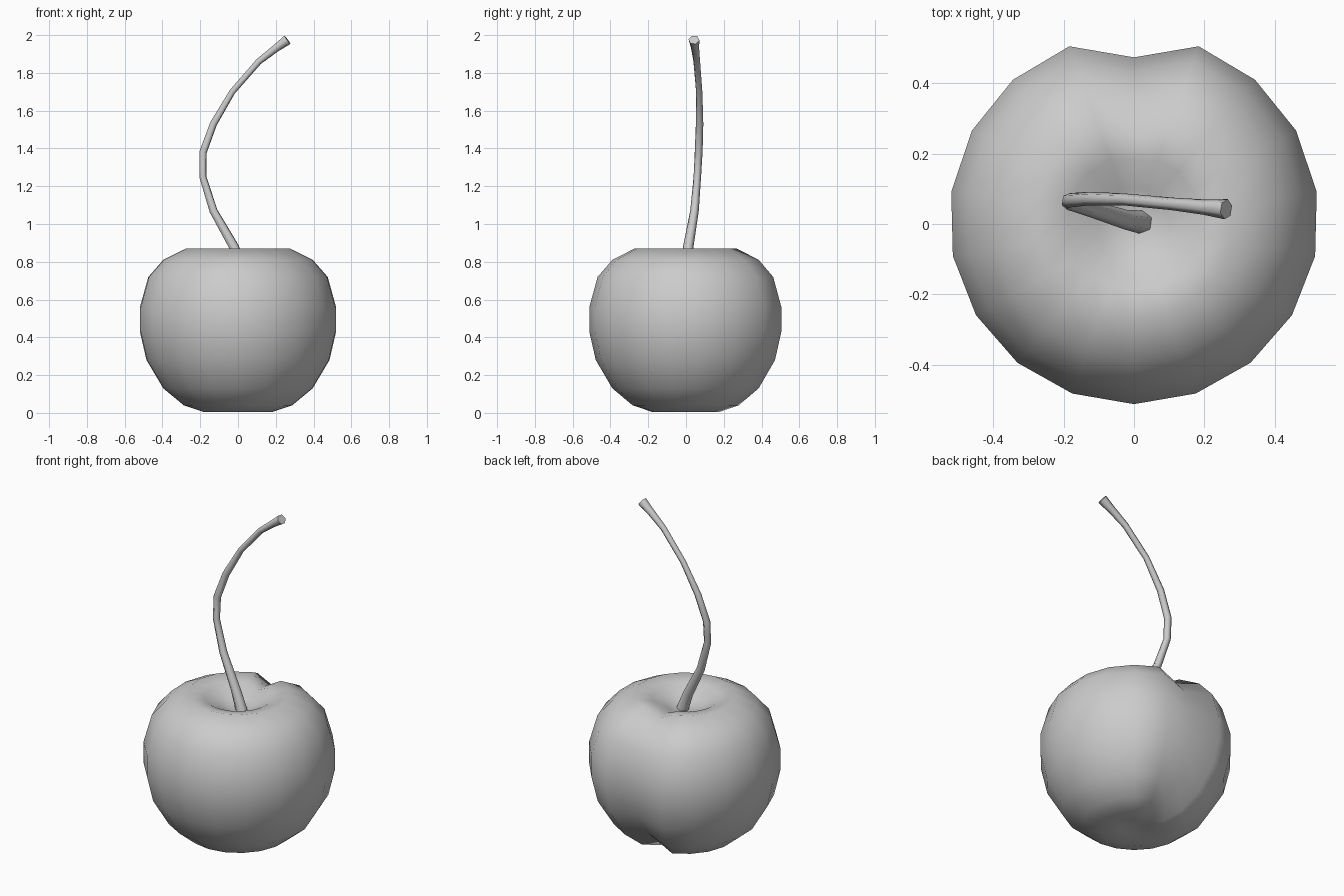
import bpy, bmesh, math
from mathutils import Vector

cube = bpy.data.objects.get("Cube")
if cube:
    bpy.data.objects.remove(cube, do_unlink=True)

grey = bpy.data.materials.new("plain_grey")
grey.use_nodes = True
colour = (0.6, 0.6, 0.6, 1)
grey.diffuse_color = colour
grey.node_tree.nodes["Principled BSDF"].inputs["Base Color"].default_value = colour


def finish(obj, angle):
    """Smooth the part and give it its colour."""
    bpy.ops.object.select_all(action="DESELECT")
    bpy.context.view_layer.objects.active = obj
    obj.select_set(True)
    if obj.type == "CURVE":
        bpy.ops.object.convert(target="MESH")
        obj = bpy.context.object
    bpy.ops.object.shade_smooth_by_angle(angle=math.radians(angle))
    obj.data.materials.clear()
    obj.data.materials.append(grey)


# Fruit: turned profile (radius, height), creased down the back
PROFILE = [(0.10, 0.80), (0.19, 0.85), (0.28, 0.87), (0.40, 0.81),
           (0.48, 0.72), (0.525, 0.56), (0.525, 0.43), (0.49, 0.28),
           (0.40, 0.13), (0.29, 0.04), (0.18, 0.004), (0.08, 0.02)]
SIDES = 18
CENTRE = Vector((0, 0, 0.44))


def fruit_point(radius, height, side):
    angle = math.pi / 2 + math.tau * side / SIDES
    reach = radius * (1 + 0.025 * math.sin(angle))
    point = Vector((reach * math.cos(angle), reach * math.sin(angle), height))
    if side == 0:
        depth = 0.12 * min(1, max(0, radius - 0.08) / 0.2)
        point = CENTRE + (point - CENTRE) * (1 - depth)
    return point


bm = bmesh.new()
rings = [[bm.verts.new(fruit_point(r, z, s)) for s in range(SIDES)]
         for r, z in PROFILE]
top = bm.verts.new((0.01, 0, 0.765))
bottom = bm.verts.new((0, 0, 0.03))
for s in range(SIDES):
    n = (s + 1) % SIDES
    bm.faces.new((top, rings[0][s], rings[0][n]))
    for upper, lower in zip(rings, rings[1:]):
        bm.faces.new((upper[s], lower[s], lower[n], upper[n]))
    bm.faces.new((bottom, rings[-1][n], rings[-1][s]))
bmesh.ops.recalc_face_normals(bm, faces=bm.faces)
mesh = bpy.data.meshes.new("fruit")
bm.to_mesh(mesh)
bm.free()
fruit = bpy.data.objects.new("fruit", mesh)
bpy.context.collection.objects.link(fruit)
finish(fruit, 60)

# Stem: six-sided tube along a bent path (x, y, z, thickness)
PATH = [(0.025, 0.005, 0.76, 0.034), (-0.022, 0.012, 0.88, 0.028),
        (-0.13, 0.045, 1.07, 0.023), (-0.186, 0.06, 1.25, 0.02),
        (-0.185, 0.067, 1.38, 0.021), (-0.13, 0.072, 1.53, 0.02),
        (-0.03, 0.07, 1.70, 0.017), (0.11, 0.057, 1.86, 0.018),
        (0.20, 0.048, 1.93, 0.022), (0.262, 0.042, 1.975, 0.029)]
curve = bpy.data.curves.new("stem", "CURVE")
curve.dimensions = "3D"
curve.bevel_depth = 1
curve.bevel_resolution = 1
curve.use_fill_caps = True
spline = curve.splines.new("POLY")
spline.points.add(len(PATH) - 1)
for point, (x, y, z, thickness) in zip(spline.points, PATH):
    point.co = (x, y, z, 1)
    point.radius = thickness
stem = bpy.data.objects.new("stem", curve)
bpy.context.collection.objects.link(stem)
finish(stem, 65)
